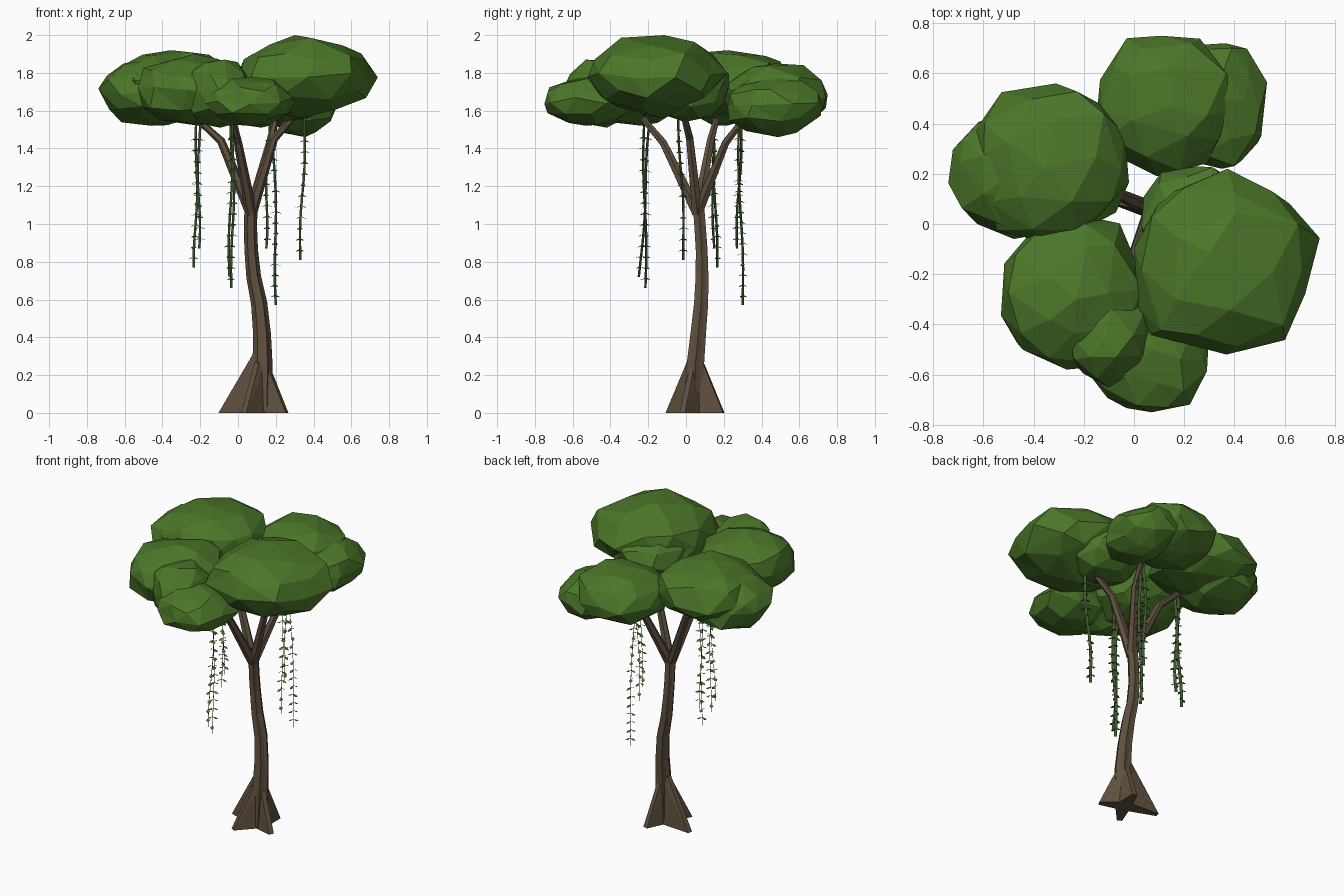
import bpy, bmesh, math, random
from mathutils import Vector

random.seed(11)
cube = bpy.data.objects.get("Cube")
if cube:
    bpy.data.objects.remove(cube, do_unlink=True)


def material(name, rgb):
    mat = bpy.data.materials.new(name)
    mat.use_nodes = True
    mat.diffuse_color = (*rgb, 1)
    bsdf = mat.node_tree.nodes["Principled BSDF"]
    bsdf.inputs["Base Color"].default_value = (*rgb, 1)
    bsdf.inputs["Roughness"].default_value = 0.8
    return mat


BARK = material("bark", (0.115, 0.08, 0.05))
FOLIAGE = material("foliage", (0.07, 0.185, 0.022))
VINE = material("vine", (0.045, 0.09, 0.025))


def finish(bm, name, mat):
    bmesh.ops.recalc_face_normals(bm, faces=bm.faces)
    mesh = bpy.data.meshes.new(name)
    bm.to_mesh(mesh)
    bm.free()
    mesh.materials.append(mat)
    obj = bpy.data.objects.new(name, mesh)
    bpy.context.collection.objects.link(obj)
    return obj


def add_tube(bm, path, radii, sides, flute=1.0):
    """Sweep a polygon ring along a path; flute shrinks every other corner."""
    path = [Vector(p) for p in path]
    rings = []
    for i, p in enumerate(path):
        tangent = path[min(i + 1, len(path) - 1)] - path[max(i - 1, 0)]
        turn = Vector((0, 0, 1)).rotation_difference(tangent)
        ring = []
        for s in range(sides):
            a = math.tau * s / sides
            r = radii[i] * (flute if s % 2 else 1)
            ring.append(bm.verts.new(p + turn @ Vector((r * math.cos(a), r * math.sin(a), 0))))
        rings.append(ring)
    for low, high in zip(rings, rings[1:]):
        for s in range(sides):
            t = (s + 1) % sides
            bm.faces.new((low[s], low[t], high[t], high[s]))
    bm.faces.new(rings[0][::-1])
    bm.faces.new(rings[-1])


# Trunk: a fluted, gently swaying column
bm = bmesh.new()
add_tube(bm,
         [(0.12, 0.045, 0.01), (0.13, 0.05, 0.26), (0.127, 0.065, 0.42),
          (0.112, 0.08, 0.58), (0.083, 0.085, 0.72), (0.07, 0.083, 0.86),
          (0.066, 0.075, 0.98), (0.07, 0.063, 1.14)],
         [0.065, 0.053, 0.047, 0.043, 0.039, 0.036, 0.035, 0.034], 12, 0.82)
finish(bm, "trunk", BARK)

# Buttress roots: tapered wedges leaning on the trunk
ROOTS = [(-0.1, 0.1, 0.31), (0.03, -0.1, 0.27), (0.26, -0.02, 0.24), (0.16, 0.2, 0.26)]
for n, (x, y, top) in enumerate(ROOTS):
    bm = bmesh.new()
    core = Vector((0.125, 0.05, 0))
    tip = Vector((x, y, 0))
    out = (tip - core).normalized()
    side = Vector((-out.y, out.x, 0))
    lift = Vector((0, 0, top))
    for sign in (-1, 1):
        for point, half in ((core, 0.05), (tip, 0.016),
                            (core + lift, 0.03), (core + lift + out * 0.045, 0.014)):
            bm.verts.new(point + side * half * sign)
    bmesh.ops.convex_hull(bm, input=bm.verts)
    finish(bm, f"root_{n + 1}", BARK)

# Branches: spread from the fork, bending outward near the ends
FORK = (0.07, 0.06, 1.06)
BRANCHES = {
    "left": [(-0.09, 0.13, 1.44), (-0.21, 0.16, 1.55)],
    "front": [(0.0, -0.12, 1.43), (-0.03, -0.23, 1.56)],
    "right": [(0.19, 0.02, 1.45), (0.33, -0.02, 1.61)],
    "back": [(0.17, 0.21, 1.43), (0.2, 0.31, 1.56)],
}
for name, points in BRANCHES.items():
    bm = bmesh.new()
    add_tube(bm, [FORK] + points, [0.032, 0.022, 0.017], 6)
    finish(bm, f"branch_{name}", BARK)

# Canopy: faceted clumps, each given by its centre and half size
CLUMPS = {
    "back": ((0.13, 0.47, 1.68), (0.28, 0.28, 0.17)),
    "back_side": ((0.34, 0.47, 1.62), (0.19, 0.25, 0.16)),
    "left": ((-0.33, 0.24, 1.74), (0.31, 0.32, 0.18)),
    "left_outer": ((-0.48, 0.2, 1.7), (0.26, 0.26, 0.18)),
    "front_left": ((-0.24, -0.27, 1.71), (0.29, 0.31, 0.19)),
    "front": ((0.06, -0.52, 1.65), (0.24, 0.23, 0.13)),
    "front_inner": ((-0.1, -0.44, 1.69), (0.19, 0.21, 0.18)),
    "right": ((0.37, -0.15, 1.78), (0.37, 0.37, 0.22)),
    "right_inner": ((0.25, 0.02, 1.72), (0.22, 0.21, 0.18)),
}
for name, (centre, half) in CLUMPS.items():
    bm = bmesh.new()
    bmesh.ops.create_icosphere(bm, subdivisions=2, radius=1)
    # Slide the corners over the sphere, then dent them a little
    for v in bm.verts:
        slide = Vector([random.uniform(-0.14, 0.14) for _ in range(3)])
        v.co = (v.co + slide).normalized() * random.uniform(0.9, 1.05)
    for axis in range(3):
        low = min(v.co[axis] for v in bm.verts)
        high = max(v.co[axis] for v in bm.verts)
        for v in bm.verts:
            unit = 2 * (v.co[axis] - low) / (high - low) - 1
            v.co[axis] = centre[axis] + unit * half[axis]
    finish(bm, f"canopy_{name}", FOLIAGE)


def add_leaf(bm, base, angle):
    """A small drooping leaf, folded along its midrib."""
    out = Vector((math.cos(angle), math.sin(angle), 0))
    side = Vector((-out.y, out.x, 0)) * 0.012
    down = Vector((0, 0, -0.014))
    root = bm.verts.new(base)
    tip = bm.verts.new(base + out * 0.032 + down)
    for sign in (-1, 1):
        edge = bm.verts.new(base + out * 0.016 + side * sign + down * 0.7)
        bm.faces.new((root, edge, tip))


# Hanging vines: flat ribbons, top point then bottom point
VINES = [
    ((-0.22, 0.15, 1.57), (-0.235, 0.165, 0.77)),
    ((-0.2, 0.14, 1.57), (-0.205, 0.15, 0.87)),
    ((-0.03, -0.22, 1.58), (-0.035, -0.215, 0.66)),
    ((-0.04, -0.19, 1.57), (-0.045, -0.25, 0.72)),
    ((0.35, -0.04, 1.62), (0.33, -0.015, 0.81)),
    ((0.18, 0.28, 1.57), (0.2, 0.3, 0.57)),
    ((0.17, 0.29, 1.57), (0.15, 0.27, 0.87)),
]
RIBBON_SIDE = Vector((1, -1, 0)).normalized() * 0.009
for n, (top, bottom) in enumerate(VINES):
    top, bottom = Vector(top), Vector(bottom)
    bm = bmesh.new()
    steps = 10
    phase = random.uniform(0, math.tau)
    path = []
    edges = []
    for i in range(steps + 1):
        t = i / steps
        sway = Vector((math.cos(phase + 5 * t), math.sin(phase + 4 * t), 0)) * 0.012
        p = top.lerp(bottom, t) + sway * math.sin(math.pi * t)
        path.append(p)
        edges.append([bm.verts.new(p + RIBBON_SIDE * s) for s in (-1, 1)])
    for (a, b), (c, d) in zip(edges, edges[1:]):
        bm.faces.new((a, b, d, c))
    finish(bm, f"vine_{n + 1}", VINE)

    # Paired leaves along the vine
    bm = bmesh.new()
    count = int((top.z - bottom.z) / 0.055)
    for k in range(2, count):
        f = k / count * steps
        i = int(f)
        base = path[i].lerp(path[i + 1], f - i)
        angle = random.uniform(0, math.tau)
        for turn in (0, math.pi * 0.9):
            add_leaf(bm, base, angle + turn)
    finish(bm, f"vine_leaves_{n + 1}", FOLIAGE)
